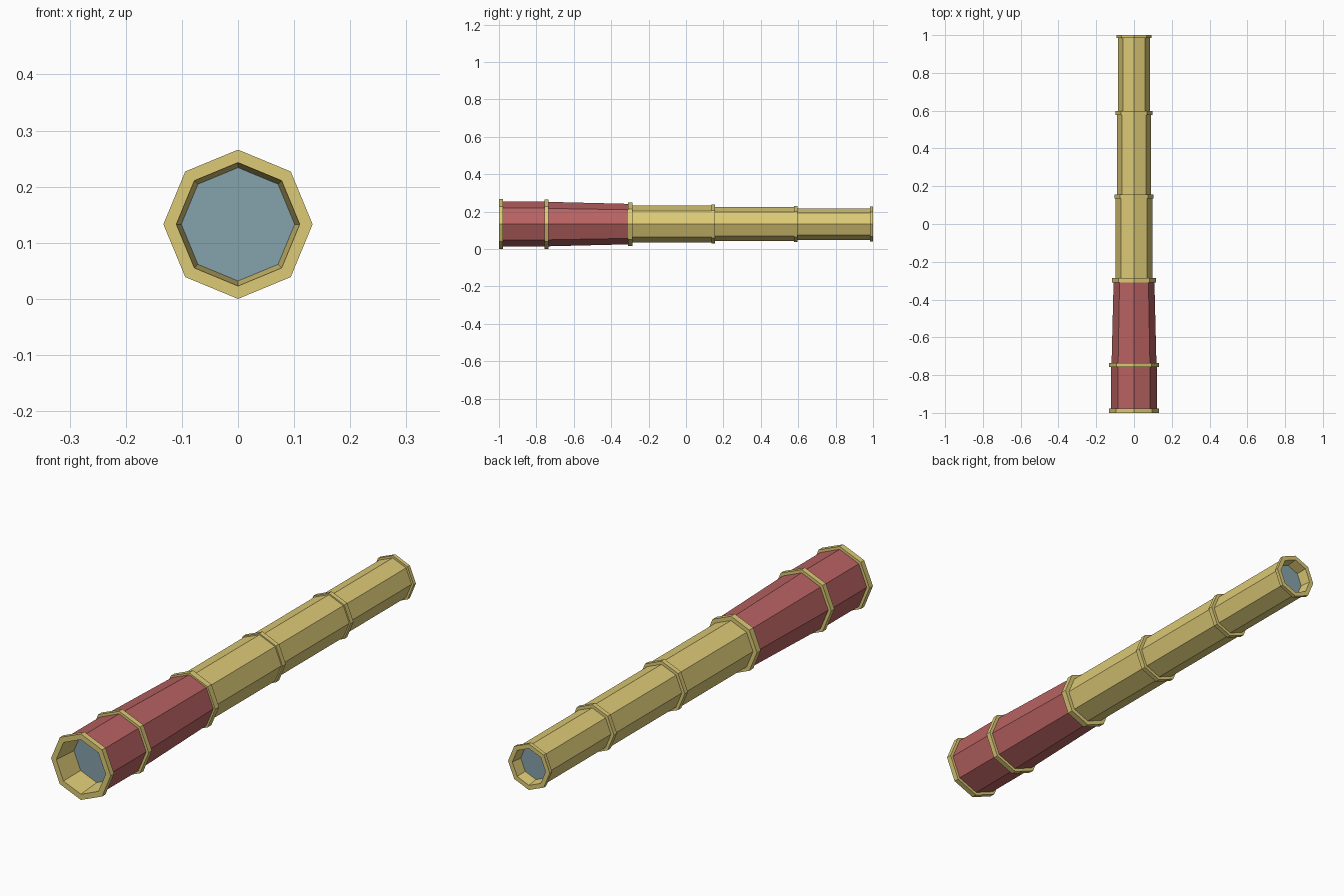
import bpy, bmesh, math

if "Cube" in bpy.data.objects:
    bpy.data.objects.remove(bpy.data.objects["Cube"])

AXIS_Z = 0.133   # height of the optical axis
SIDES = 8


def material(name, rgb):
    m = bpy.data.materials.new(name)
    m.diffuse_color = (*rgb, 1)
    m.use_nodes = True
    m.node_tree.nodes["Principled BSDF"].inputs["Base Color"].default_value = m.diffuse_color
    return m


gold = material("brass gold", (0.72, 0.59, 0.18))
red = material("leather red", (0.48, 0.122, 0.122))
blue = material("lens blue", (0.235, 0.365, 0.415))


def lathe(name, profile, mat):
    """Eight-sided turning along y from (y, radius) points; radius 0 closes to the axis."""
    bm = bmesh.new()
    rings = []
    for y, r in profile:
        rings.append([bm.verts.new((r * math.sin(math.tau * i / SIDES), y,
                                    AXIS_Z + r * math.cos(math.tau * i / SIDES)))
                      for i in range(SIDES)])
    for a, b in zip(rings, rings[1:]):
        for i in range(SIDES):
            j = (i + 1) % SIDES
            bm.faces.new((a[i], a[j], b[j], b[i]))
    if len(rings) == 1:
        bm.faces.new(rings[0])
    bmesh.ops.recalc_face_normals(bm, faces=bm.faces)
    mesh = bpy.data.meshes.new(name)
    bm.to_mesh(mesh)
    bm.free()
    mesh.materials.append(mat)
    ob = bpy.data.objects.new(name, mesh)
    bpy.context.collection.objects.link(ob)
    return ob


def tube(name, y0, r0, y1, r1, mat):
    lathe(name, [(y0, r0), (y1, r1)], mat)


def band(name, y0, y1, outer, inner):
    lathe(name, [(y0, inner), (y0, outer), (y1, outer), (y1, inner)], gold)


# Red grip: straight front barrel and tapered rear barrel
tube("front_barrel", -0.99, 0.121, -0.745, 0.121, red)
tube("tapered_barrel", -0.745, 0.119, -0.30, 0.108, red)

# Three brass draw tubes
tube("large_draw_tube", -0.30, 0.0985, 0.146, 0.0985, gold)
tube("middle_draw_tube", 0.146, 0.091, 0.588, 0.091, gold)
tube("small_draw_tube", 0.588, 0.084, 0.99, 0.084, gold)

# Collars between the sections
for name, y0, y1, outer, inner in (
        ("grip_collar", -0.757, -0.736, 0.132, 0.115),
        ("large_collar", -0.311, -0.286, 0.116, 0.095),
        ("middle_collar", 0.136, 0.156, 0.104, 0.088),
        ("small_collar", 0.578, 0.597, 0.097, 0.081)):
    band(name, y0, y1, outer, inner)

# End rims with recessed inner walls
lathe("objective_rim", [(-0.978, 0.118), (-0.978, 0.133), (-1, 0.133),
                        (-1, 0.110), (-0.90, 0.101)], gold)
lathe("eyepiece_rim", [(0.985, 0.082), (0.985, 0.093), (1, 0.093),
                       (1, 0.074), (0.955, 0.068)], gold)

# Glass lenses
for name, y0, y1, r in (("objective_lens", -0.90, -0.895, 0.101),
                        ("eyepiece_lens", 0.955, 0.95, 0.068)):
    lathe(name, [(y0, r)], blue)
